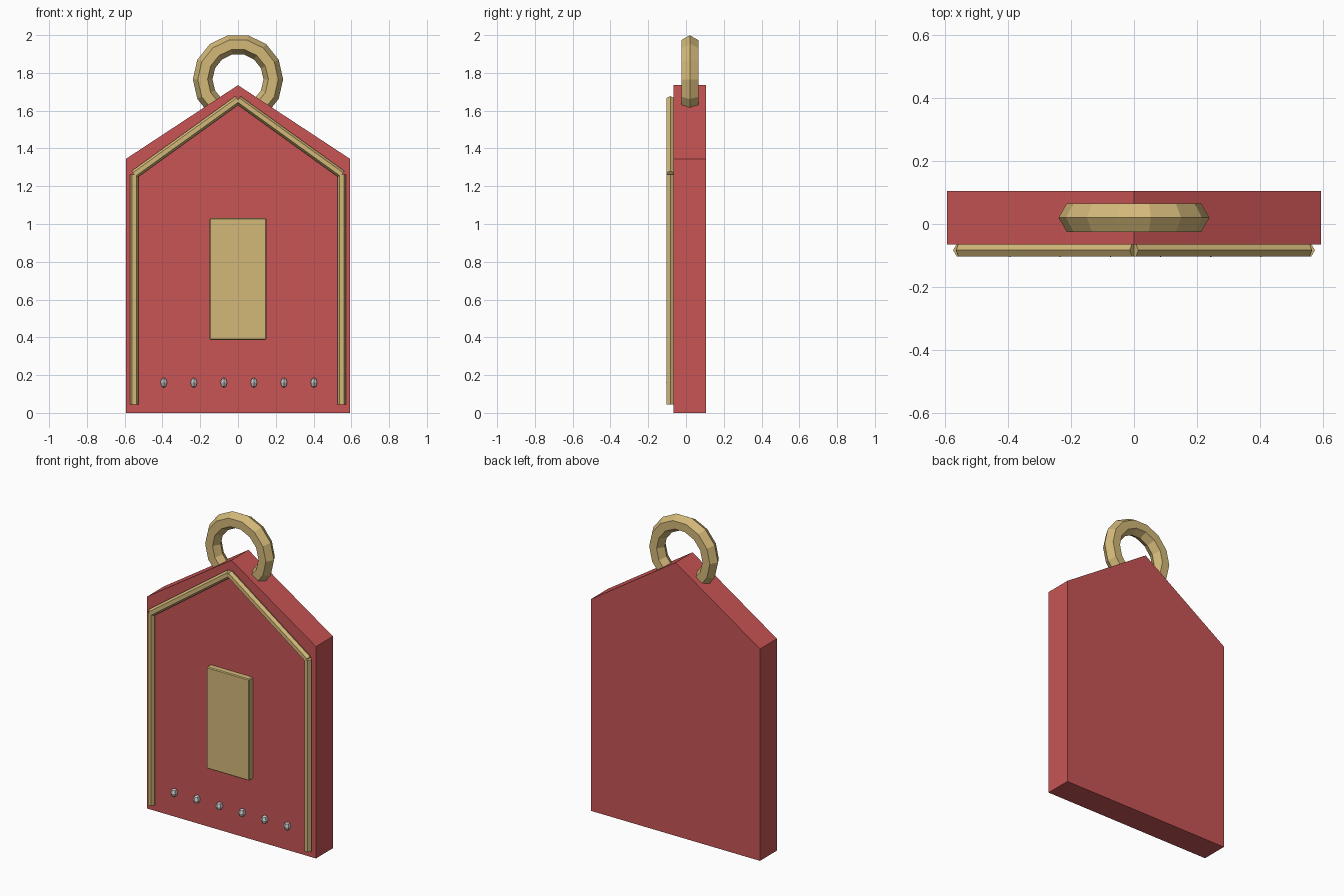
import bpy, bmesh, math
from mathutils import Vector

if "Cube" in bpy.data.objects:
    bpy.data.objects.remove(bpy.data.objects["Cube"])


def material(name, rgb):
    m = bpy.data.materials.new(name)
    m.diffuse_color = (*rgb, 1)
    m.use_nodes = True
    m.node_tree.nodes["Principled BSDF"].inputs["Base Color"].default_value = m.diffuse_color
    return m


RED = material("red", (0.58, 0.09, 0.09))
GOLD = material("gold", (0.65, 0.48, 0.19))
SILVER = material("silver", (0.65, 0.65, 0.65))


def finish(name, bm, mat):
    bmesh.ops.recalc_face_normals(bm, faces=bm.faces)
    me = bpy.data.meshes.new(name)
    bm.to_mesh(me)
    bm.free()
    me.materials.append(mat)
    ob = bpy.data.objects.new(name, me)
    bpy.context.collection.objects.link(ob)
    return ob


def extrude_profile(name, pts, y0, y1, mat):
    bm = bmesh.new()
    face = bm.faces.new([bm.verts.new((x, y0, z)) for x, z in pts])
    out = bmesh.ops.extrude_face_region(bm, geom=[face])
    moved = [v for v in out["geom"] if isinstance(v, bmesh.types.BMVert)]
    bmesh.ops.translate(bm, vec=(0, y1 - y0, 0), verts=moved)
    return finish(name, bm, mat)


def rod(name, a, b, r, y, mat):
    # hexagonal rod in the xz plane with a flat side facing front
    a, b = Vector((a[0], y, a[1])), Vector((b[0], y, b[1]))
    side = (b - a).normalized().cross(Vector((0, 1, 0)))
    bm = bmesh.new()
    ends = []
    for p in (a, b):
        ends.append([bm.verts.new(p + r * (math.cos(t) * side + math.sin(t) * Vector((0, 1, 0))))
                     for t in (i * math.pi / 3 for i in range(6))])
        bm.faces.new(ends[-1])
    for i in range(6):
        j = (i + 1) % 6
        bm.faces.new((ends[0][i], ends[0][j], ends[1][j], ends[1][i]))
    return finish(name, bm, mat)


# gabled body
extrude_profile("body", [(-0.593, 0), (0.593, 0), (0.593, 1.345), (0, 1.735), (-0.593, 1.345)],
                -0.065, 0.105, RED)

# raised front panel
panel = extrude_profile("front_panel", [(-0.15, 0.387), (0.15, 0.387), (0.15, 1.032), (-0.15, 1.032)],
                        -0.103, -0.055, GOLD)
bevel = panel.modifiers.new("bevel", "BEVEL")
bevel.width = 0.005
bevel.segments = 1

# gold edging, both sides
for s, label in ((-1, "left"), (1, "right")):
    rod(label + "_side_trim", (s * 0.55, 0.045), (s * 0.55, 1.262), 0.023, -0.083, GOLD)
    rod(label + "_roof_trim", (s * 0.55, 1.262), (0, 1.658), 0.023, -0.083, GOLD)

# hanging ring
bpy.ops.mesh.primitive_torus_add(major_segments=14, minor_segments=6, major_radius=0.187,
                                 minor_radius=0.052, location=(0, 0.02, 1.766),
                                 rotation=(math.pi / 2, 0, 0))
ring = bpy.context.object
ring.name = "hanging_ring"
ring.data.materials.append(GOLD)

# row of studs
for i in range(6):
    bpy.ops.mesh.primitive_uv_sphere_add(segments=6, ring_count=4, radius=1,
                                         location=(-0.393 + i * 0.159, -0.08, 0.16))
    stud = bpy.context.object
    stud.name = f"stud_{i + 1}"
    stud.scale = (0.02, 0.025, 0.027)
    stud.data.materials.append(SILVER)
